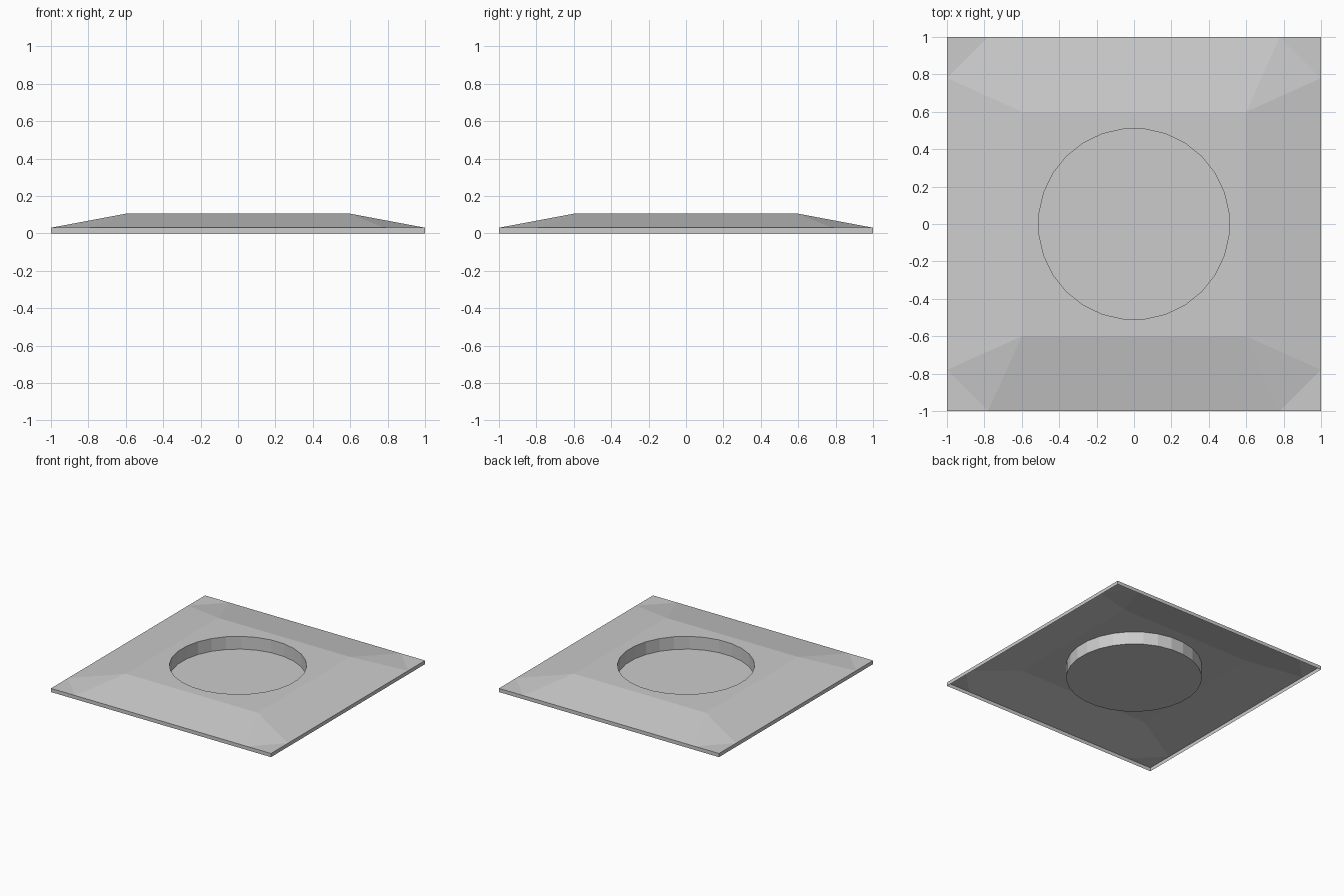
import bpy, bmesh, math
from mathutils import Vector

if "Cube" in bpy.data.objects:
    bpy.data.objects.remove(bpy.data.objects["Cube"])

TOP, RIM = 0.105, 0.03      # plateau height, skirt height
FLAT, CUT = 0.6, 0.78       # plateau half width, corner crease position
SEG, RAD = 28, 0.511        # round pocket

bm = bmesh.new()


def turn(p, k):
    x, y, z = p
    for _ in range(k):
        x, y = -y, x
    return bm.verts.new((x, y, z))


# four sloped sides with corner facets and a short vertical skirt
for k in range(4):
    def face(*pts):
        bm.faces.new([turn(p, k) for p in pts])
    face((-CUT, -1, RIM), (CUT, -1, RIM), (FLAT, -FLAT, TOP), (-FLAT, -FLAT, TOP))
    face((CUT, -1, RIM), (1, -CUT, RIM), (FLAT, -FLAT, TOP))
    face((CUT, -1, RIM), (1, -1, RIM), (1, -CUT, RIM))
    xs = (-1, -CUT, CUT, 1)
    for a, b in zip(xs, xs[1:]):
        face((a, -1, 0), (b, -1, 0), (b, -1, RIM), (a, -1, RIM))


# flat plateau around the pocket, one quarter fan at a time
def ring(i, z):
    a = 2 * math.pi * (i + 0.5) / SEG
    return Vector((RAD * math.cos(a), RAD * math.sin(a), z))


def border(i):
    p = ring(i, TOP)
    return Vector((p.x, p.y, 0)) * (FLAT / max(abs(p.x), abs(p.y))) + Vector((0, 0, TOP))


for i in range(SEG):
    outer = [border(i), border(i + 1)]
    # add the plateau corner where the border turns
    if abs(abs(outer[0].x) - FLAT) < 1e-5 and abs(abs(outer[1].y) - FLAT) < 1e-5 or \
       abs(abs(outer[0].y) - FLAT) < 1e-5 and abs(abs(outer[1].x) - FLAT) < 1e-5:
        c = Vector((math.copysign(FLAT, outer[0].x), math.copysign(FLAT, outer[0].y), TOP))
        outer.insert(1, c)
    bm.faces.new([bm.verts.new(p) for p in [ring(i, TOP)] + outer + [ring(i + 1, TOP)]])
    # pocket wall
    bm.faces.new([bm.verts.new(p) for p in
                  (ring(i, TOP), ring(i + 1, TOP), ring(i + 1, 0), ring(i, 0))])

# pocket floor
bm.faces.new([bm.verts.new(ring(i, 0)) for i in range(SEG)])

bmesh.ops.remove_doubles(bm, verts=bm.verts, dist=1e-4)
mesh = bpy.data.meshes.new("recessed_plate")
bm.to_mesh(mesh)
bm.free()
plate = bpy.data.objects.new("recessed_plate", mesh)
bpy.context.collection.objects.link(plate)
